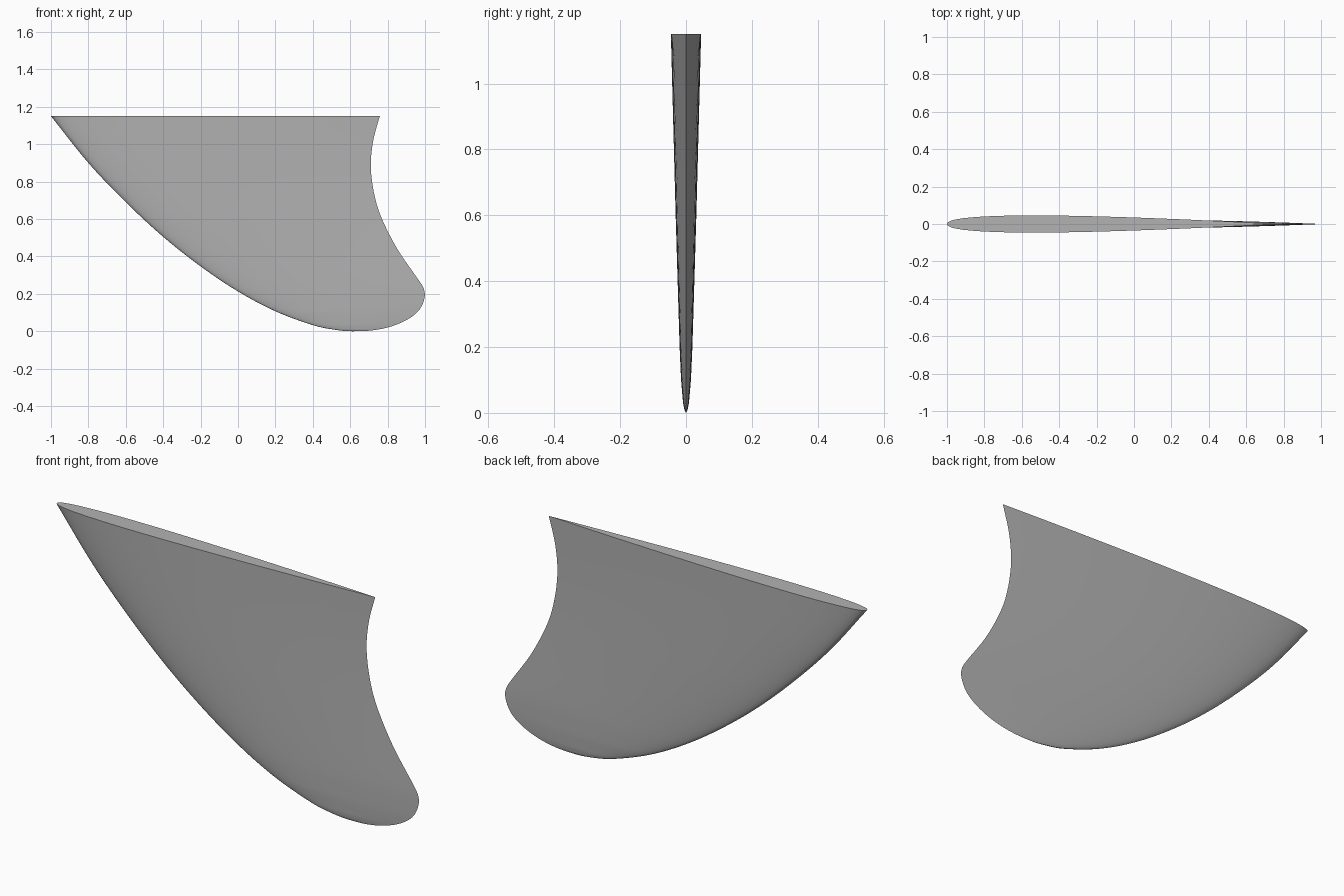
import bpy, bmesh, math
from mathutils import Vector

if "Cube" in bpy.data.objects:
    bpy.data.objects.remove(bpy.data.objects["Cube"])

H = 1.15
# side outline (x, z): leading edge down to the tip, then up the trailing edge
OUT = [(-1, 1.15), (-.8, .90), (-.6, .69), (-.4, .505), (-.2, .347), (0, .213), (.2, .107),
       (.4, .033), (.52, .008), (.61, 0), (.72, .005), (.82, .026), (.91, .065), (.97, .115),
       (.998, .18), (.993, .228), (.965, .275), (.855, .435), (.77, .60), (.729, .73),
       (.71, .88), (.723, 1.02), (.758, 1.15)]
TIP = 9
# half thickness by height
THICK = [(0, 0), (.01, .005), (.03, .009), (.1, .015), (.2, .0195), (.6, .0315), (1.15, .046)]


def catmull(pts, n=24):
    p = [Vector(q) for q in pts]
    p = [2 * p[0] - p[1]] + p + [2 * p[-1] - p[-2]]
    res = []
    for i in range(1, len(p) - 2):
        a, b, c, d = p[i - 1:i + 3]
        for k in range(n):
            t = k / n
            res.append(.5 * (2 * b + (c - a) * t + (2 * a - 5 * b + 4 * c - d) * t * t
                             + (3 * b - a - 3 * c + d) * t ** 3))
    return res + [p[-2]]


def lookup(table, z):
    for (z0, v0), (z1, v1) in zip(table, table[1:]):
        if z <= z1:
            return v0 + (v1 - v0) * (z - z0) / max(z1 - z0, 1e-9)
    return table[-1][1]


def foil(u):
    # symmetric aerofoil with a closed trailing edge, peak 1 pulled slightly forward
    u = u ** .9
    return max(0, 2 * 5 * (.2969 * math.sqrt(u) - .126 * u - .3516 * u**2
                           + .2843 * u**3 - .1036 * u**4))


curve = catmull(OUT)
cut = TIP * 24
lead = sorted((p.y, p.x) for p in curve[:cut + 1])
trail = sorted((p.y, p.x) for p in curve[cut:])

# loft aerofoil sections from the tip to the flat root
N, ROWS = 28, 56
us = [(1 - math.cos(math.pi * i / N)) / 2 for i in range(N + 1)]
loop = [(u, 1) for u in us] + [(u, -1) for u in us[-2:0:-1]]
bm = bmesh.new()
tip = bm.verts.new((OUT[TIP][0], 0, 0))
rings = []
for r in range(1, ROWS + 1):
    z = H * (r / ROWS) ** 2
    a, b, t = lookup(lead, z), lookup(trail, z), lookup(THICK, z)
    rings.append([bm.verts.new((a + (b - a) * u, s * t * foil(u), z)) for u, s in loop])
M = len(loop)
for i in range(M):
    j = (i + 1) % M
    bm.faces.new((tip, rings[0][i], rings[0][j]))
    for lo, hi in zip(rings, rings[1:]):
        bm.faces.new((lo[i], lo[j], hi[j], hi[i]))
bm.faces.new(rings[-1])
bmesh.ops.recalc_face_normals(bm, faces=bm.faces[:])
me = bpy.data.meshes.new("fin")
bm.to_mesh(me)
bm.free()
fin = bpy.data.objects.new("fin", me)
bpy.context.collection.objects.link(fin)

# dark grey material
mat = bpy.data.materials.new("dark_grey")
mat.diffuse_color = (.45, .45, .45, 1)
mat.use_nodes = True
mat.node_tree.nodes["Principled BSDF"].inputs["Base Color"].default_value = mat.diffuse_color
me.materials.append(mat)

bpy.context.view_layer.objects.active = fin
fin.select_set(True)
bpy.ops.object.shade_smooth_by_angle(angle=math.radians(40))
